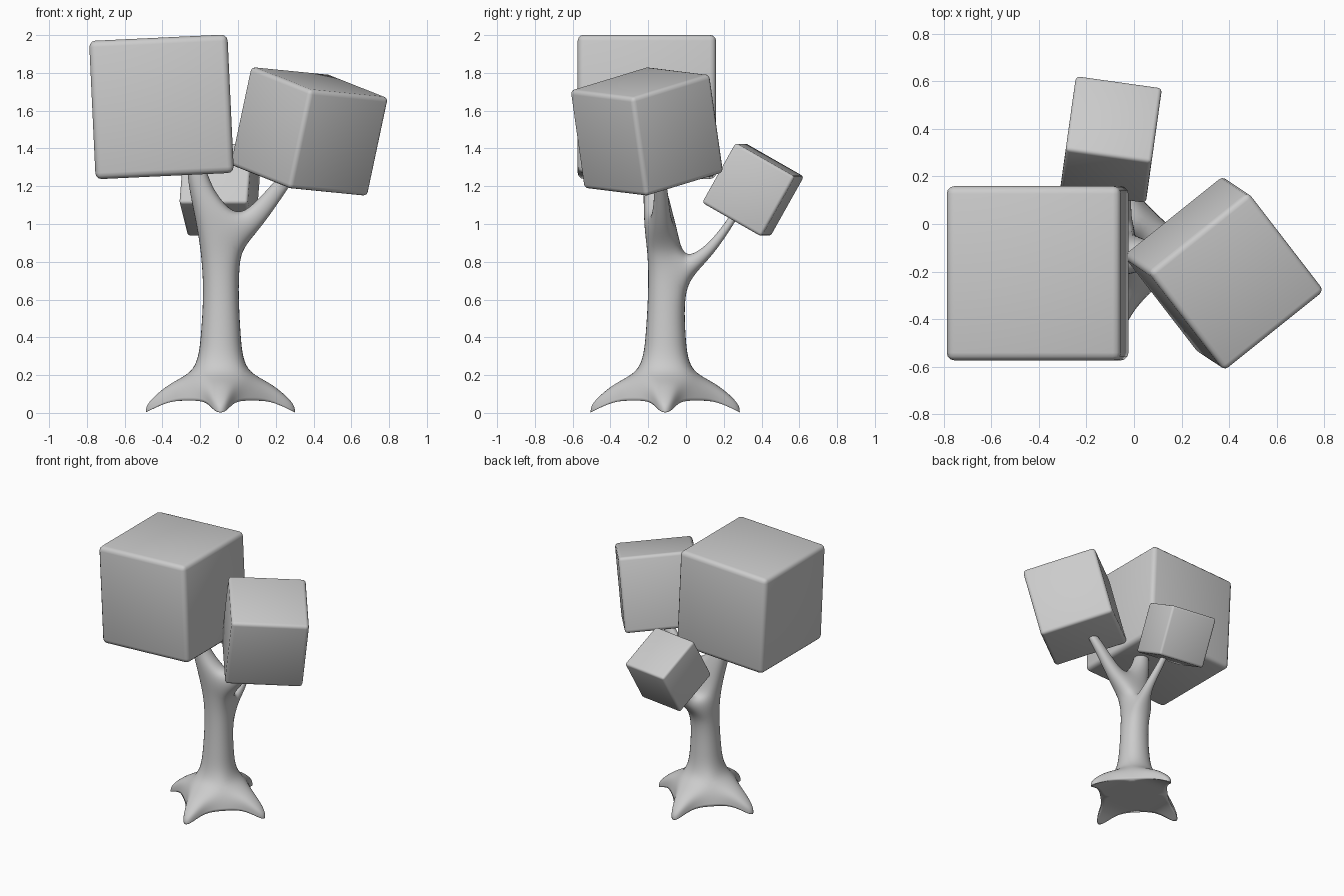
import bpy, bmesh
from math import radians
from mathutils import Vector, Matrix

if "Cube" in bpy.data.objects:
    bpy.data.objects.remove(bpy.data.objects["Cube"])

BASE = Vector((-0.093, -0.11, 0))


def finish(name, bm, matrix=None):
    mesh = bpy.data.meshes.new(name)
    bmesh.ops.recalc_face_normals(bm, faces=bm.faces[:])
    bm.to_mesh(mesh)
    bm.free()
    mesh.shade_smooth()
    obj = bpy.data.objects.new(name, mesh)
    bpy.context.collection.objects.link(obj)
    if matrix:
        obj.matrix_world = matrix
    return obj


# Foliage: rounded cubes in three sizes
def leaf_cube(name, size, loc, rot):
    bm = bmesh.new()
    bmesh.ops.create_cube(bm, size=size)
    bmesh.ops.bevel(bm, geom=bm.edges[:], offset=size * 0.045, segments=3,
                    profile=0.5, affect='EDGES')
    return finish(name, bm, Matrix.Translation(loc) @ rot.to_4x4())


leaf_cube("large_foliage", 0.733, (-0.405, -0.207, 1.62),
          Matrix.Rotation(radians(-2.7), 3, 'Y'))
u = Vector((0.594, -0.771, -0.235)).normalized()
w = Vector((0.218, -0.153, 0.963))
w = (w - u * w.dot(u)).normalized()
leaf_cube("medium_foliage", 0.54, (0.377, -0.207, 1.49),
          Matrix((u, w.cross(u), w)).transposed())
leaf_cube("small_foliage", 0.365, (-0.097, 0.355, 1.182),
          Matrix.Rotation(radians(-8), 3, 'Z') @ Matrix.Rotation(radians(-29.5), 3, 'X'))


# Trunk cage: box stack, then roots and branches extruded from its faces
def set_ring(verts, level):
    z, cx, cy, hx, hy = level
    c = sum((v.co for v in verts), Vector()) / 4
    for v in verts:
        v.co = (cx + (hx if v.co.x > c.x else -hx),
                cy + (hy if v.co.y > c.y else -hy), z)


def extrude(bm, face):
    return bmesh.ops.extrude_discrete_faces(bm, faces=[face])["faces"][0]


def find_face(bm, normal, z):
    bm.normal_update()
    return max(bm.faces, key=lambda f: f.normal.dot(Vector(normal))
               - 4 * abs(f.calc_center_median().z - z))


def branch(bm, face, path):
    for point, radius in path:
        face.normal_update()
        old_n, old_c = face.normal.copy(), face.calc_center_median()
        direction = (Vector(point) - old_c).normalized()
        turn = old_n.rotation_difference(direction)
        face = extrude(bm, face)
        for v in face.verts:
            v.co = Vector(point) + (turn @ (v.co - old_c)).normalized() * radius * 1.414


def root(bm, face, d):
    side = Vector((-d.y, d.x, 0))
    for dist, half, low, high in ((0.27, 0.072, 0.065, 0.165), (0.40, 0.03, 0.0, 0.045)):
        face = extrude(bm, face)
        mid = face.calc_center_median()
        for v in face.verts:
            s = half if (v.co - mid).dot(side) > 0 else -half
            z = high if v.co.z > mid.z else low
            v.co = BASE + d * dist + side * s + Vector((0, 0, z))


levels = [(0.065, -0.093, -0.11, 0.17, 0.17),
          (0.22, -0.093, -0.11, 0.135, 0.135),
          (0.40, -0.091, -0.108, 0.114, 0.114),
          (0.66, -0.090, -0.106, 0.098, 0.100),
          (0.85, -0.096, -0.115, 0.106, 0.094),
          (1.06, -0.135, -0.148, 0.105, 0.085),
          (1.20, -0.205, -0.165, 0.062, 0.062),
          (1.36, -0.230, -0.190, 0.050, 0.050)]
bm = bmesh.new()
bmesh.ops.create_cube(bm, size=1)
top = find_face(bm, (0, 0, 1), 0.5)
set_ring([v for v in bm.verts if v not in top.verts], levels[0])
set_ring(top.verts, levels[1])
for level in levels[2:]:
    top = extrude(bm, top)
    set_ring(top.verts, level)

branch(bm, find_face(bm, (1, 0, 0), 0.955),
       [((0.085, -0.13, 1.02), 0.058), ((0.21, -0.13, 1.18), 0.042), ((0.31, -0.15, 1.31), 0.03)])
branch(bm, find_face(bm, (0, 1, 0), 0.755),
       [((-0.05, 0.05, 0.80), 0.045), ((-0.04, 0.14, 0.875), 0.03),
        ((-0.07, 0.25, 1.03), 0.022), ((-0.08, 0.31, 1.14), 0.02)])
for d in ((1, 0, 0), (-1, 0, 0), (0, 1, 0), (0, -1, 0)):
    root(bm, find_face(bm, d, 0.1425), Vector(d))

# Crisp rim around the flat underside
bmesh.ops.recalc_face_normals(bm, faces=bm.faces[:])
bm.normal_update()
crease = bm.edges.layers.float.new("crease_edge")
for e in bm.edges:
    if max(v.co.z for v in e.verts) < 0.07 and sum(f.normal.z < -0.6 for f in e.link_faces) == 1:
        e[crease] = 1.0
trunk = finish("trunk", bm)
sub = trunk.modifiers.new("smooth", 'SUBSURF')
sub.levels = sub.render_levels = 3
